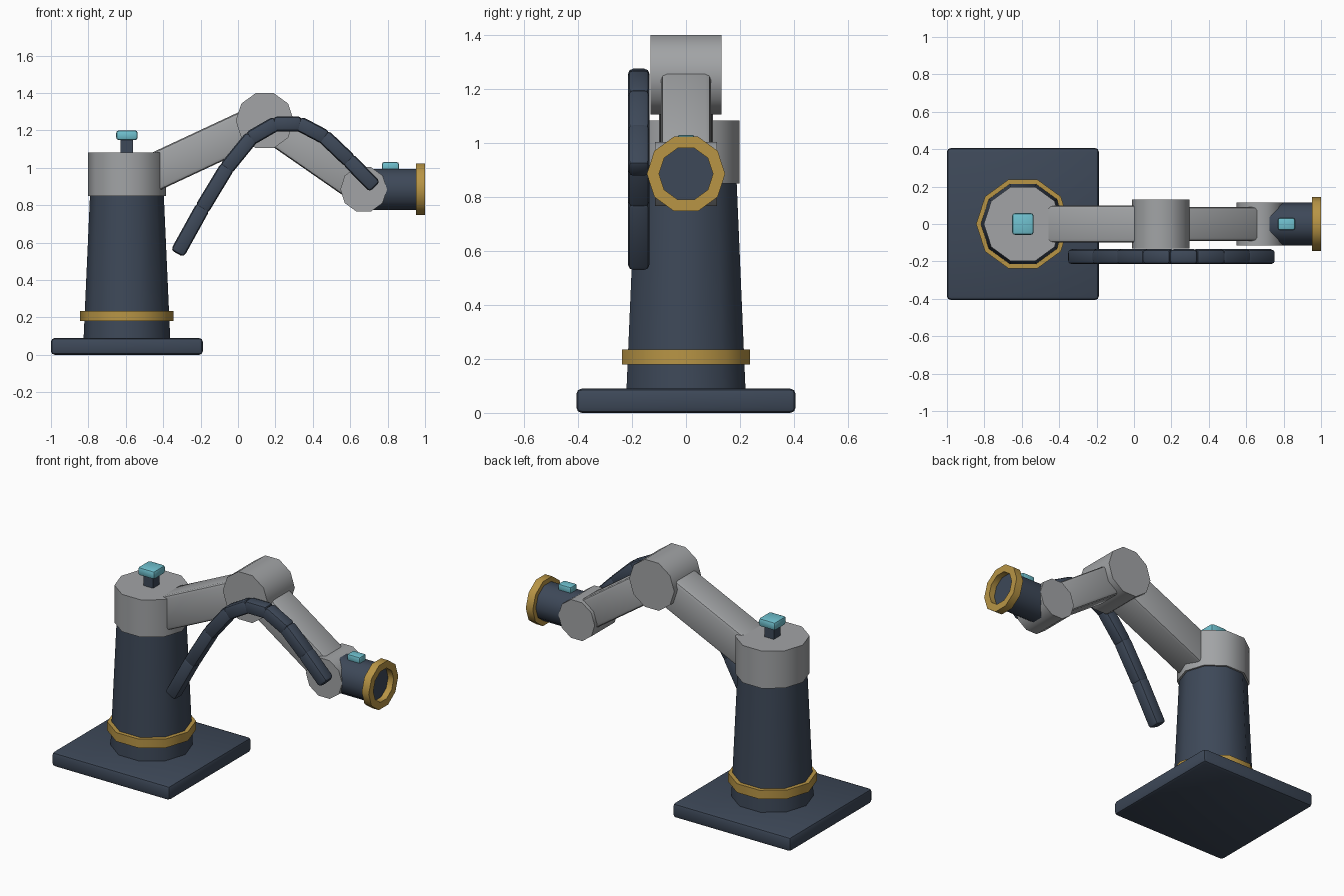
import bpy, bmesh, math
from mathutils import Vector, Matrix

if "Cube" in bpy.data.objects:
    bpy.data.objects.remove(bpy.data.objects["Cube"])


def material(name, rgb):
    m = bpy.data.materials.new(name)
    m.diffuse_color = (*rgb, 1)
    m.use_nodes = True
    m.node_tree.nodes["Principled BSDF"].inputs["Base Color"].default_value = m.diffuse_color
    return m


NAVY = material("dark navy", (0.047, 0.065, 0.098))
GREY = material("light grey", (0.36, 0.37, 0.38))
BRASS = material("brass", (0.48, 0.30, 0.06))
CYAN = material("cyan", (0.16, 0.53, 0.62))
AXES = {"x": ((0, 1, 0), (0, 0, 1), (1, 0, 0)),
        "y": ((1, 0, 0), (0, 0, 1), (0, 1, 0)),
        "z": ((1, 0, 0), (0, 1, 0), (0, 0, 1))}


def finish(name, bm, mat):
    bmesh.ops.recalc_face_normals(bm, faces=bm.faces)
    me = bpy.data.meshes.new(name)
    bm.to_mesh(me)
    bm.free()
    me.materials.append(mat)
    ob = bpy.data.objects.new(name, me)
    bpy.context.collection.objects.link(ob)
    bpy.ops.object.select_all(action="DESELECT")
    ob.select_set(True)
    bpy.context.view_layer.objects.active = ob
    bpy.ops.object.shade_smooth_by_angle(angle=math.radians(40))
    return ob


def lathe(name, centre, axis, profile, mat, hollow=False, sides=10):
    """Ten-sided turned part; profile is (radius, offset along axis)."""
    u, v, w = (Vector(a) for a in AXES[axis])
    bm = bmesh.new()
    rings = []
    for r, t in profile:
        rings.append([bm.verts.new(Vector(centre) + w * t
                      + u * r * math.cos(math.tau * i / sides)
                      + v * r * math.sin(math.tau * i / sides)) for i in range(sides)])
    pairs = list(zip(rings, rings[1:]))
    if hollow:
        pairs.append((rings[-1], rings[0]))
    else:
        bm.faces.new(rings[0])
        bm.faces.new(rings[-1])
    for a, b in pairs:
        for i in range(sides):
            j = (i + 1) % sides
            bm.faces.new((a[i], a[j], b[j], b[i]))
    return finish(name, bm, mat)


def box(name, centre, size, mat, bevel=0.02, pitch=0.0):
    """Bevelled box, tilted in the xz plane by pitch."""
    bm = bmesh.new()
    bmesh.ops.create_cube(bm, size=1)
    bmesh.ops.scale(bm, vec=size, verts=bm.verts)
    if bevel:
        bmesh.ops.bevel(bm, geom=bm.edges[:], offset=bevel, segments=2,
                        profile=0.5, affect="EDGES")
    bm.transform(Matrix.Translation(centre) @ Matrix.Rotation(-pitch, 4, "Y"))
    return finish(name, bm, mat)


def link(name, a, b, y, width, thick, mat, bevel=0.02, extra=0.0):
    """Box running from a to b, both (x, z)."""
    dx, dz = b[0] - a[0], b[1] - a[1]
    centre = ((a[0] + b[0]) / 2, y, (a[1] + b[1]) / 2)
    return box(name, centre, (math.hypot(dx, dz) + extra, width, thick), mat,
               bevel, math.atan2(dz, dx))


CX = -0.594
ELBOW = (0.143, 1.252)
WRIST = (0.672, 0.885)

# base and column
box("base_plate", (CX, 0, 0.045), (0.812, 0.812, 0.09), NAVY, 0.02)
lathe("column", (CX, 0, 0), "z", [(0.232, 0.08), (0.197, 0.86)], NAVY)
lathe("column_ring", (CX, 0, 0), "z",
      [(0.25, 0.18), (0.25, 0.235), (0.21, 0.235), (0.21, 0.18)], BRASS, hollow=True)
lathe("shoulder_head", (CX, 0, 0), "z", [(0.209, 0.85), (0.209, 1.082)], GREY)

# knob on top of the shoulder
box("knob_stem", (CX, 0, 1.115), (0.066, 0.066, 0.09), NAVY, 0)
box("knob_cap", (CX, 0, 1.174), (0.115, 0.115, 0.052), CYAN, 0.014)

# arm links and joints
link("upper_arm", (-0.5, 0.952), ELBOW, 0, 0.2, 0.2, GREY)
lathe("elbow_joint", (ELBOW[0], 0, ELBOW[1]), "y", [(0.155, -0.132), (0.155, 0.132)], GREY)
link("forearm", ELBOW, WRIST, 0, 0.184, 0.18, GREY)
lathe("wrist_joint", (WRIST[0], 0, WRIST[1]), "y", [(0.125, -0.115), (0.125, 0.115)], GREY)

# tool end
lathe("tool_body", (0, 0, WRIST[1]), "x", [(0.115, 0.70), (0.115, 0.962)], NAVY)
lathe("tool_ring", (0, 0, WRIST[1]), "x",
      [(0.145, 0.952), (0.145, 1.0), (0.1, 1.0), (0.1, 0.952)], BRASS, hollow=True)
box("tool_button", (0.815, 0, 1.008), (0.09, 0.064, 0.044), CYAN, 0.01)

# segmented cable on the front side
path = [(-0.32, 0.55), (-0.19, 0.785), (-0.06, 1.0), (0.07, 1.16), (0.20, 1.235),
        (0.33, 1.235), (0.463, 1.165), (0.594, 1.04), (0.725, 0.905)]
for i, (a, b) in enumerate(zip(path, path[1:])):
    link(f"cable_segment_{i + 1}", a, b, -0.175, 0.08, 0.08, NAVY, 0.02, extra=0.02)
